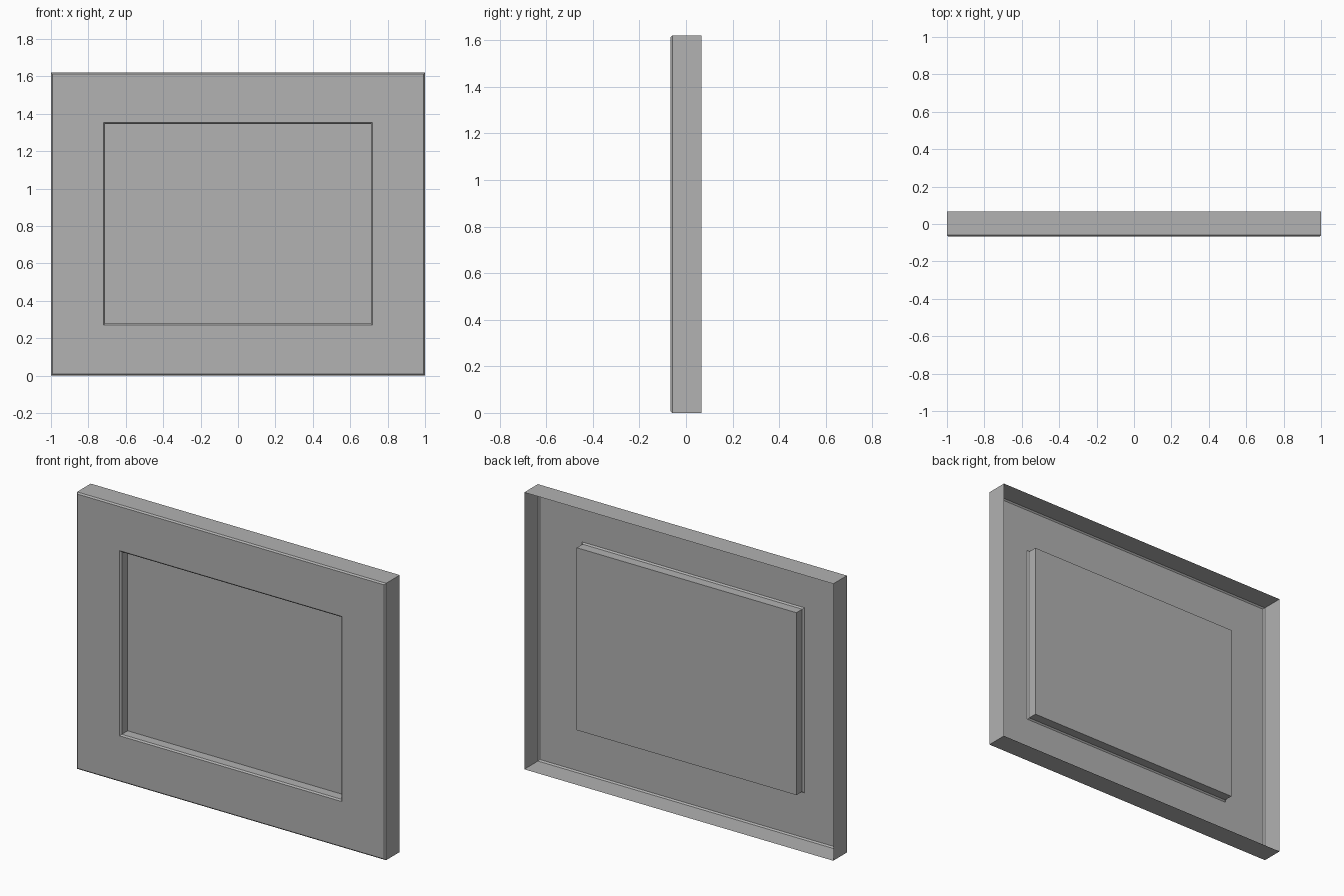
import bpy
import bmesh

cube = bpy.data.objects.get("Cube")
if cube:
    bpy.data.objects.remove(cube, do_unlink=True)

HALF_W, HEIGHT = 1.0, 1.62
FRONT, BACK = -0.067, 0.067
OPEN_W, OPEN_LOW, OPEN_HIGH = 0.715, 0.275, 1.35
PANEL_Y = -0.005
BEVEL = 0.008

grey = bpy.data.materials.new("plain grey")
grey.use_nodes = True
grey.diffuse_color = (0.445, 0.445, 0.445, 1)
grey.node_tree.nodes["Principled BSDF"].inputs["Base Color"].default_value = grey.diffuse_color


def nested_shell(name, rings, close=False):
    """Bridge rectangles (half width, low, high, y) in order, as a thin open sheet."""
    bm = bmesh.new()
    loops = []
    for w, low, high, y in rings:
        corners = ((-w, low), (w, low), (w, high), (-w, high))
        loops.append([bm.verts.new((x, y, z)) for x, z in corners])
    for a, b in zip(loops, loops[1:]):
        for i in range(4):
            j = (i + 1) % 4
            bm.faces.new((a[i], a[j], b[j], b[i]))
    if close:
        bm.faces.new(loops[-1])
    mesh = bpy.data.meshes.new(name)
    bm.to_mesh(mesh)
    bm.free()
    mesh.materials.append(grey)
    obj = bpy.data.objects.new(name, mesh)
    bpy.context.collection.objects.link(obj)
    return obj


def ring(w, low, high, y, grow=0.0):
    return (w + grow, low - grow, high + grow, y)


outer = (HALF_W, 0.0, HEIGHT)
opening = (OPEN_W, OPEN_LOW, OPEN_HIGH)

# Frame: open-backed side walls, chamfered rim and flat front border
nested_shell("frame", [
    ring(*outer, BACK),
    ring(*outer, FRONT + BEVEL),
    ring(*outer, FRONT, -BEVEL),
    ring(*opening, FRONT, BEVEL / 2),
])

# Recessed panel: chamfered lip, short walls and sunken face
nested_shell("recessed_panel", [
    ring(*opening, FRONT, BEVEL / 2),
    ring(*opening, FRONT + BEVEL, -BEVEL / 2),
    ring(*opening, PANEL_Y, -BEVEL / 2),
], close=True)
